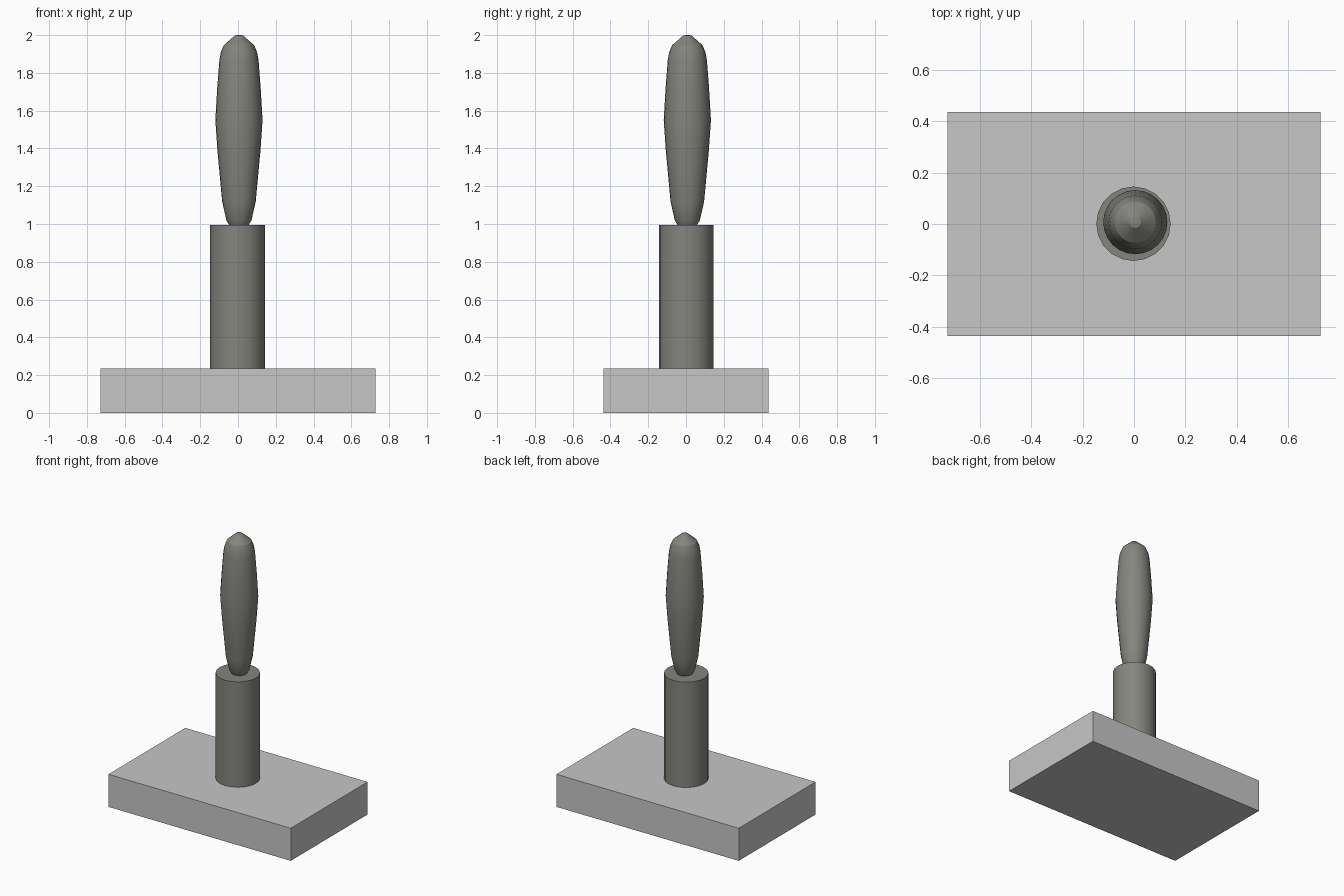
import bpy, bmesh, math

if "Cube" in bpy.data.objects:
    bpy.data.objects.remove(bpy.data.objects["Cube"])


def material(name, rgb):
    m = bpy.data.materials.new(name)
    m.diffuse_color = (*rgb, 1)
    m.use_nodes = True
    m.node_tree.nodes["Principled BSDF"].inputs["Base Color"].default_value = m.diffuse_color
    return m


light_grey = material("light_grey", (0.57, 0.57, 0.57))
dark_grey = material("dark_grey", (0.235, 0.235, 0.21))


def add_object(name, bm, mat, smooth_angle=None):
    mesh = bpy.data.meshes.new(name)
    bmesh.ops.recalc_face_normals(bm, faces=bm.faces)
    bm.to_mesh(mesh)
    bm.free()
    mesh.materials.append(mat)
    ob = bpy.data.objects.new(name, mesh)
    bpy.context.collection.objects.link(ob)
    if smooth_angle:
        bpy.ops.object.select_all(action='DESELECT')
        ob.select_set(True)
        bpy.context.view_layer.objects.active = ob
        bpy.ops.object.shade_smooth_by_angle(angle=math.radians(smooth_angle))
    return ob


def turned(name, profile, sides, cx, cy, mat, smooth_angle):
    """Closed solid of revolution from (radius, z) rings."""
    bm = bmesh.new()
    rings = [[bm.verts.new((cx + r * math.cos(2 * math.pi * i / sides),
                            cy + r * math.sin(2 * math.pi * i / sides), z))
              for i in range(sides)] for r, z in profile]
    for a, b in zip(rings, rings[1:]):
        for i in range(sides):
            j = (i + 1) % sides
            bm.faces.new((a[i], a[j], b[j], b[i]))
    bm.faces.new(rings[0])
    bm.faces.new(rings[-1])
    return add_object(name, bm, mat, smooth_angle)


# Rectangular base slab
bm = bmesh.new()
bmesh.ops.create_cube(bm, size=1)
bmesh.ops.scale(bm, vec=(1.455, 0.875, 0.235), verts=bm.verts)
bmesh.ops.translate(bm, vec=(0, 0, 0.1175), verts=bm.verts)
add_object("base", bm, light_grey)

# Round post
turned("post", [(0.145, 0.225), (0.145, 0.995)], 20, -0.002, 0.001, dark_grey, 30)

# Tapered handle
handle = [(0.05, 0.993), (0.066, 1.018), (0.089, 1.12), (0.114, 1.39), (0.125, 1.55),
          (0.115, 1.72), (0.104, 1.865), (0.096, 1.91), (0.08, 1.947),
          (0.022, 1.998), (0.008, 2.0)]
turned("handle", handle, 24, 0.005, 0.007, dark_grey, 25)
